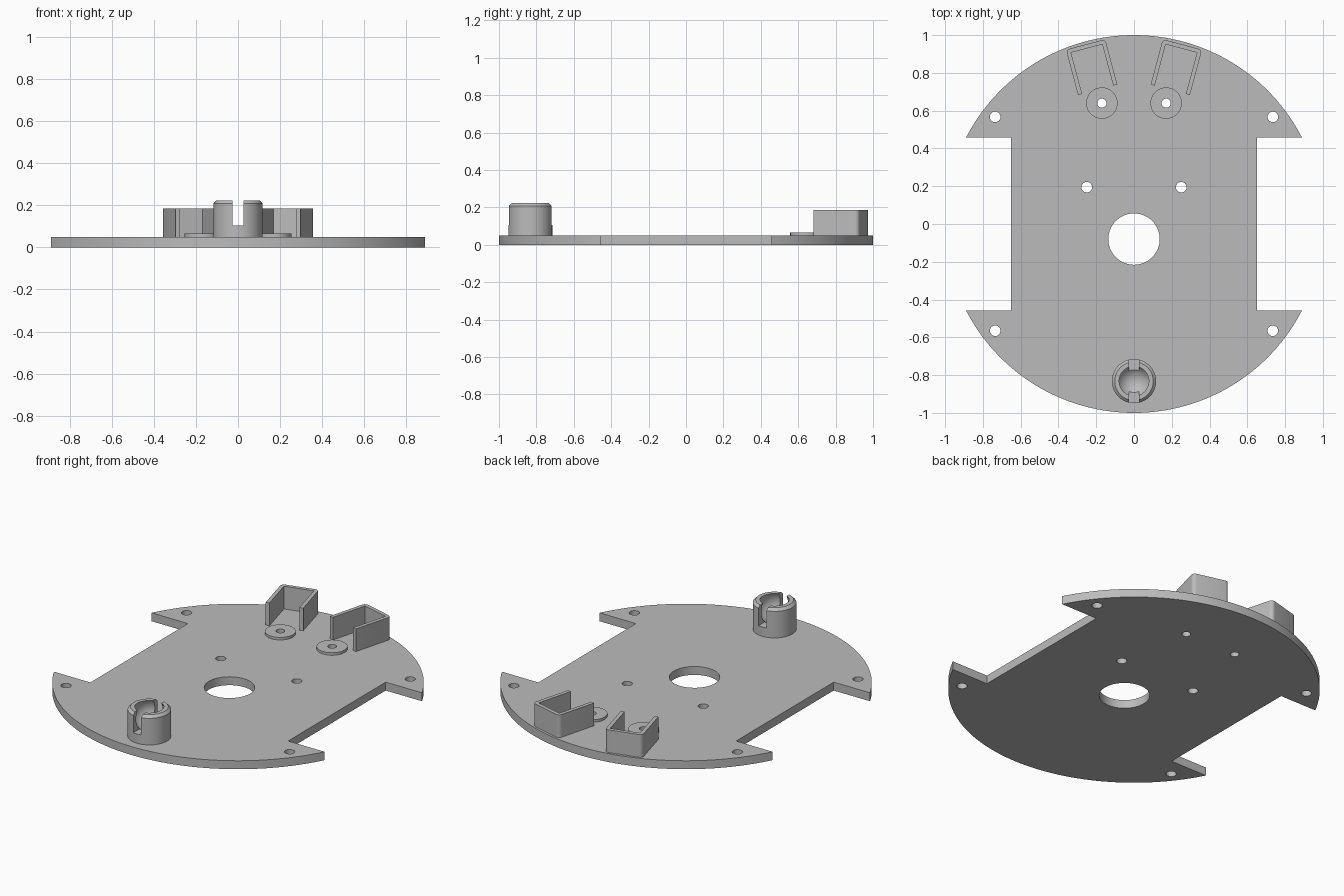
import bpy, bmesh
from math import sin, cos, pi, asin, radians, sqrt
from mathutils import Vector

cube = bpy.data.objects.get("Cube")
if cube:
    bpy.data.objects.remove(cube, do_unlink=True)

grey = bpy.data.materials.new("plain grey")
grey.use_nodes = True
grey.diffuse_color = (0.5, 0.5, 0.5, 1)
grey.node_tree.nodes["Principled BSDF"].inputs["Base Color"].default_value = (0.5, 0.5, 0.5, 1)

THICK = 0.05
SINK = 0.04  # raised parts start slightly inside the plate


def arc(cx, cy, r, a0, a1, n):
    return [(cx + r * cos(a0 + (a1 - a0) * i / n), cy + r * sin(a0 + (a1 - a0) * i / n))
            for i in range(n + 1)]


def circle(cx, cy, r, n=40):
    return arc(cx, cy, r, 0, 2 * pi, n)[:-1]


def finish(name, bm):
    bmesh.ops.remove_doubles(bm, verts=bm.verts, dist=1e-5)
    bmesh.ops.recalc_face_normals(bm, faces=bm.faces)
    mesh = bpy.data.meshes.new(name)
    bm.to_mesh(mesh)
    bm.free()
    mesh.materials.clear()
    mesh.materials.append(grey)
    obj = bpy.data.objects.new(name, mesh)
    bpy.context.collection.objects.link(obj)
    return obj


def smooth(obj):
    bpy.ops.object.select_all(action='DESELECT')
    obj.select_set(True)
    bpy.context.view_layer.objects.active = obj
    bpy.ops.object.shade_smooth_by_angle(angle=radians(30))


def extrude_outline(name, loops, z0, z1):
    """Filled 2D outline (later loops are holes) extruded from z0 to z1."""
    curve = bpy.data.curves.new(name + " outline", 'CURVE')
    curve.dimensions = '2D'
    curve.fill_mode = 'BOTH'
    curve.extrude = (z1 - z0) / 2
    for loop in loops:
        spline = curve.splines.new('POLY')
        spline.points.add(len(loop) - 1)
        for point, (x, y) in zip(spline.points, loop):
            point.co = (x, y, 0, 1)
        spline.use_cyclic_u = True
    temp = bpy.data.objects.new(name + " outline", curve)
    bpy.context.collection.objects.link(temp)
    bpy.context.view_layer.update()
    evaluated = temp.evaluated_get(bpy.context.evaluated_depsgraph_get())
    bm = bmesh.new()
    bm.from_mesh(evaluated.to_mesh())
    evaluated.to_mesh_clear()
    bpy.data.objects.remove(temp, do_unlink=True)
    bmesh.ops.translate(bm, verts=bm.verts, vec=(0, 0, (z0 + z1) / 2))
    obj = finish(name, bm)
    smooth(obj)
    return obj


# Base plate: disc with a wheel notch on each side and drilled holes
NOTCH_X, NOTCH_Y = 0.65, 0.458
a = asin(NOTCH_Y)
outline = arc(0, 0, 1, a, pi - a, 80) + [(-NOTCH_X, NOTCH_Y), (-NOTCH_X, -NOTCH_Y)]
outline += arc(0, 0, 1, pi + a, 2 * pi - a, 80) + [(NOTCH_X, -NOTCH_Y), (NOTCH_X, NOTCH_Y)]
holes = [circle(0, -0.08, 0.136, 64)]
for s in (-1, 1):
    holes += [circle(s * 0.735, 0.567, 0.028), circle(s * 0.735, -0.565, 0.028),
              circle(s * 0.25, 0.195, 0.028), circle(s * 0.17, 0.64, 0.024)]
extrude_outline("base_plate", [outline] + holes, 0, THICK)

# Washer bosses and U-shaped sensor brackets, one pair per side
WIDTH, LENGTH, WALL, ROUND = 0.215, 0.248, 0.022, 0.022
across = Vector((cos(radians(15)), sin(radians(15))))
along = Vector((-across.y, across.x))
origin = Vector((-0.296, 0.683))
profile = [(0, 0)]
profile += arc(ROUND, LENGTH - ROUND, ROUND, pi, pi / 2, 6)
profile += arc(WIDTH - ROUND, LENGTH - ROUND, ROUND, pi / 2, 0, 6)
profile += [(WIDTH, 0), (WIDTH - WALL, 0), (WIDTH - WALL, LENGTH - WALL),
            (WALL, LENGTH - WALL), (WALL, 0)]
for s, side in ((-1, "right"), (1, "left")):
    extrude_outline(side + "_washer", [circle(s * 0.17, 0.64, 0.083, 48),
                                       circle(s * 0.17, 0.64, 0.024)], THICK, 0.065)
    points = [origin + across * u + along * v for u, v in profile]
    extrude_outline(side + "_bracket", [[(-s * p.x, p.y) for p in points]], SINK, 0.185)

# Ball caster post: turned profile with a spherical socket
POST_Y, TOP, BALL_R, BALL_Z = -0.832, 0.223, 0.092, 0.175
rim = asin((TOP - BALL_Z) / BALL_R)
section = [(0, SINK), (0.117, SINK), (0.117, 0.208), (0.102, TOP)]
section += arc(0, BALL_Z, BALL_R, rim, -pi / 2, 18)
section[-1] = (0, BALL_Z - BALL_R)
bm = bmesh.new()
verts = [bm.verts.new((r, 0, z)) for r, z in section]
edges = [bm.edges.new(pair) for pair in zip(verts, verts[1:])]
bmesh.ops.spin(bm, geom=verts + edges, cent=(0, 0, 0), axis=(0, 0, 1),
               angle=2 * pi, steps=64, use_merge=False)
bmesh.ops.translate(bm, verts=bm.verts, vec=(0, POST_Y, 0))
post = finish("caster_post", bm)

# Slot through the post wall
bm = bmesh.new()
bmesh.ops.create_cube(bm, size=1)
bmesh.ops.scale(bm, verts=bm.verts, vec=(0.052, 0.4, 0.2))
bmesh.ops.translate(bm, verts=bm.verts, vec=(0, POST_Y, 0.105 + 0.1))
cutter = finish("slot_cutter", bm)
cutter.hide_render = True
cut = post.modifiers.new("slot", 'BOOLEAN')
cut.operation = 'DIFFERENCE'
cut.solver = 'EXACT'
cut.object = cutter
bpy.ops.object.select_all(action='DESELECT')
post.select_set(True)
bpy.context.view_layer.objects.active = post
bpy.ops.object.modifier_apply(modifier=cut.name)
bpy.data.objects.remove(cutter, do_unlink=True)
smooth(post)
